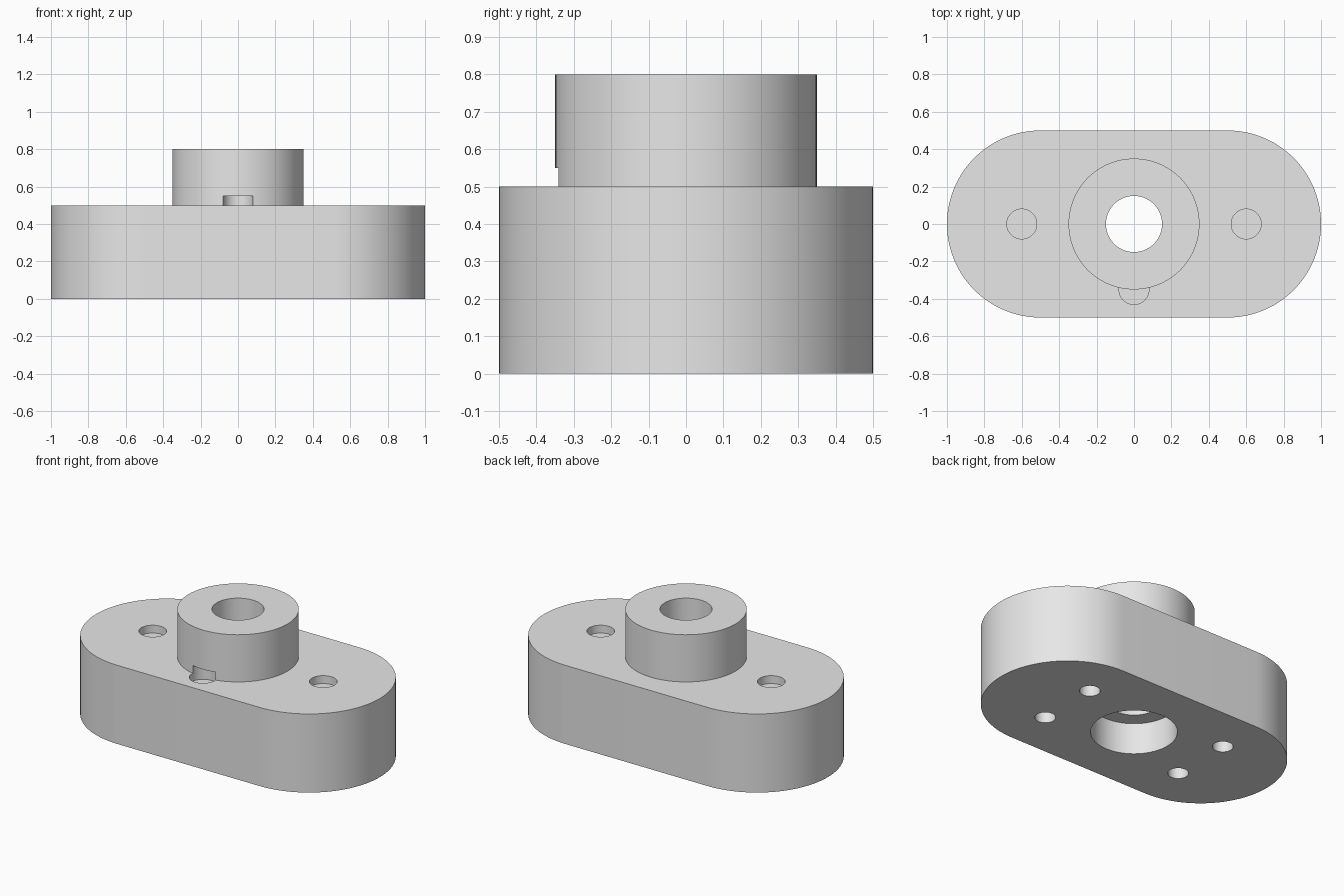
import bpy
import bmesh
from math import cos, sin, pi

cube = bpy.data.objects.get("Cube")
if cube:
    bpy.data.objects.remove(cube, do_unlink=True)

# Single plain grey material
grey = bpy.data.materials.new("plain_grey")
grey.use_nodes = True
color = (0.8, 0.8, 0.8, 1)
grey.diffuse_color = color
grey.node_tree.nodes["Principled BSDF"].inputs["Base Color"].default_value = color


def prism(name, outline, bottom, top):
    """Extrude a closed outline from bottom to top."""
    bm = bmesh.new()
    face = bm.faces.new([bm.verts.new((x, y, bottom)) for x, y in outline])
    result = bmesh.ops.extrude_face_region(bm, geom=[face])
    for v in result["geom"]:
        if isinstance(v, bmesh.types.BMVert):
            v.co.z = top
    bmesh.ops.recalc_face_normals(bm, faces=bm.faces)
    mesh = bpy.data.meshes.new(name)
    bm.to_mesh(mesh)
    bm.free()
    mesh.materials.append(grey)
    obj = bpy.data.objects.new(name, mesh)
    bpy.context.collection.objects.link(obj)
    return obj


def arc(cx, cy, radius, start, sweep, steps):
    return [(cx + radius * cos(start + sweep * i / steps),
             cy + radius * sin(start + sweep * i / steps)) for i in range(steps + 1)]


def cylinder(name, x, y, radius, bottom, top, sides=48):
    return prism(name, arc(x, y, radius, 0, 2 * pi, sides)[:-1], bottom, top)


def combine(target, tool, operation):
    """Apply a boolean and remove its tool."""
    tool.hide_render = True
    mod = target.modifiers.new(tool.name, "BOOLEAN")
    mod.operation = operation
    mod.solver = "EXACT"
    mod.object = tool
    bpy.context.view_layer.objects.active = target
    bpy.ops.object.modifier_apply(modifier=mod.name)
    bpy.data.objects.remove(tool, do_unlink=True)


# Rounded base block with a round boss on top
outline = arc(0.5, 0, 0.5, -pi / 2, pi, 48) + arc(-0.5, 0, 0.5, pi / 2, pi, 48)
housing = prism("flange_housing", outline, 0, 0.5)
combine(housing, cylinder("boss", 0, 0, 0.35, 0.3, 0.8, 96), "UNION")

# Central through bore and wider counterbore from below
combine(housing, cylinder("bore", 0, 0, 0.15, -0.1, 0.9, 64), "DIFFERENCE")
combine(housing, cylinder("counterbore", 0, 0, 0.25, -0.1, 0.2, 64), "DIFFERENCE")

# Shallow top recesses; the front one also notches the foot of the boss
for x, y in ((-0.6, 0), (0.6, 0), (0, -0.35)):
    combine(housing, cylinder("top_recess", x, y, 0.08, 0.45, 0.55), "DIFFERENCE")

# Four blind screw holes underneath
for x in (-0.5, 0.5):
    for y in (-0.2, 0.2):
        combine(housing, cylinder("screw_hole", x, y, 0.06, -0.1, 0.2), "DIFFERENCE")

# Smooth round walls, crisp rims
bpy.ops.object.select_all(action="DESELECT")
housing.select_set(True)
bpy.context.view_layer.objects.active = housing
bpy.ops.object.shade_smooth_by_angle()
